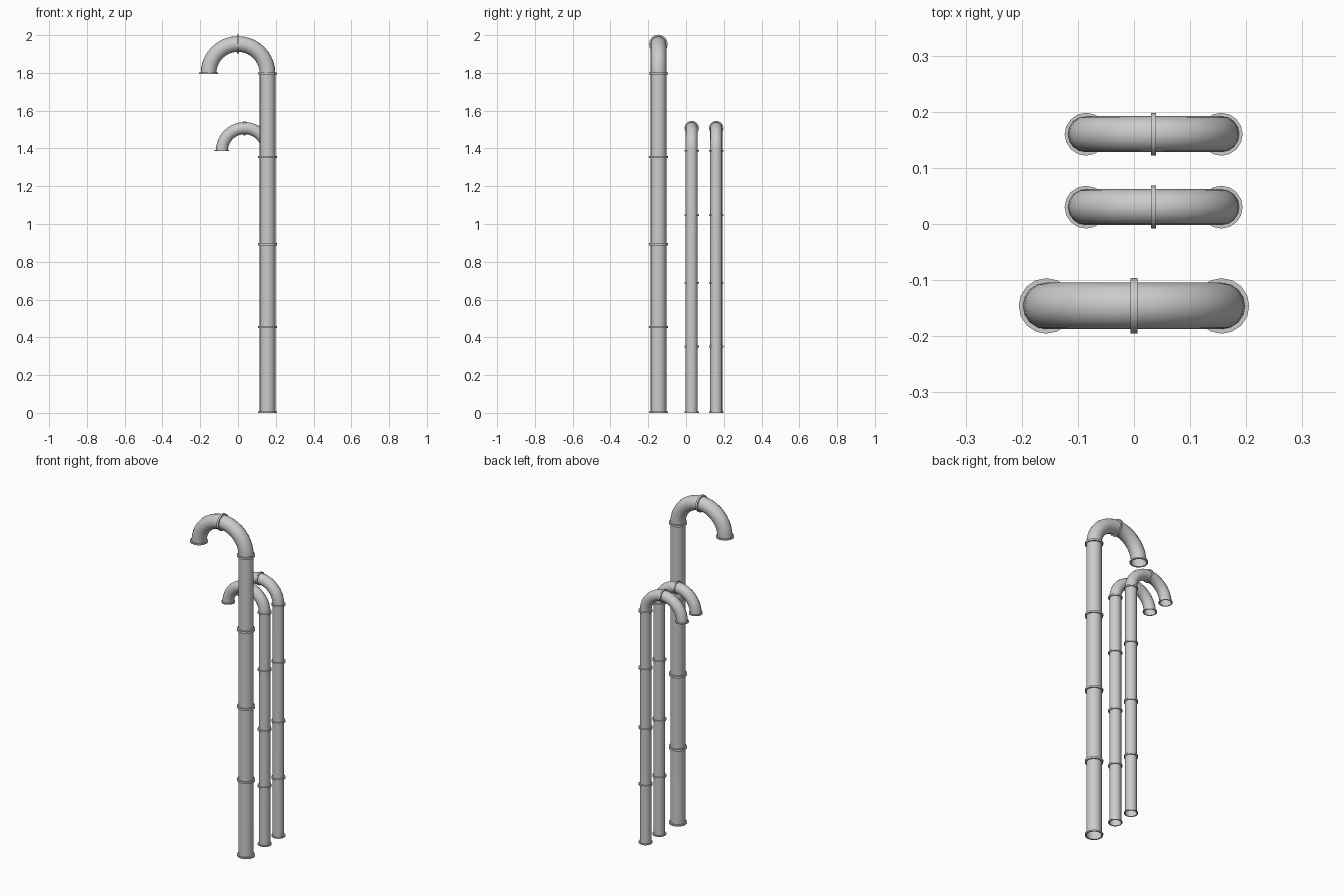
import bpy, bmesh, math
from mathutils import Vector

if "Cube" in bpy.data.objects:
    bpy.data.objects.remove(bpy.data.objects["Cube"])

SIDES = 16       # pipe cross-section
BEND_R = 0.156   # bend centreline radius
BEND_Z = 1.797   # height where the bend starts
PIPE_R = 0.0415
FLANGE_R = 0.0495


def sweep(name, rings, close, place):
    """Skin circles (x, z, tangent angle from up, radius) lying along a path in the XZ plane."""
    scale, dx, dy = place
    bm = bmesh.new()
    loops = []
    for x, z, a, r in rings:
        side = Vector((math.cos(a), 0, math.sin(a)))
        loop = []
        for i in range(SIDES):
            t = math.tau * i / SIDES
            p = Vector((x, 0, z)) + side * (r * math.cos(t)) + Vector((0, r * math.sin(t), 0))
            loop.append(bm.verts.new(p * scale + Vector((dx, dy, 0))))
        loops.append(loop)
    pairs = list(zip(loops, loops[1:]))
    if close:
        pairs.append((loops[-1], loops[0]))
    for a, b in pairs:
        for i in range(SIDES):
            j = (i + 1) % SIDES
            bm.faces.new((a[i], a[j], b[j], b[i]))
    me = bpy.data.meshes.new(name)
    bm.to_mesh(me)
    bm.free()
    ob = bpy.data.objects.new(name, me)
    bpy.context.collection.objects.link(ob)
    bpy.ops.object.select_all(action='DESELECT')
    ob.select_set(True)
    bpy.context.view_layer.objects.active = ob
    bpy.ops.object.shade_smooth_by_angle(angle=math.radians(40))


def flange(name, x, z, a, lo, hi, place):
    """Flat collar around the pipe, from lo to hi along the pipe direction."""
    tx, tz = -math.sin(a), math.cos(a)
    section = [(lo, PIPE_R), (lo, FLANGE_R), (hi, FLANGE_R), (hi, PIPE_R)]
    # section runs outward then along the pipe; reversed so normals face out
    sweep(name, [(x + tx * s, z + tz * s, a, r) for s, r in section], True, place)


def vent_pipe(name, place):
    # open tube: straight riser then a half-circle bend facing down
    path = [(BEND_R, 0, 0, PIPE_R)]
    for i in range(21):
        a = math.pi * i / 20
        path.append((BEND_R * math.cos(a), BEND_Z + BEND_R * math.sin(a), a, PIPE_R))
    sweep(name + "_tube", path, False, place)
    # collars on the riser
    flange(name + "_base_flange", BEND_R, 0, 0, 0, 0.008, place)
    for k, z in enumerate((0.455, 0.893, 1.355, BEND_Z)):
        flange(f"{name}_joint_flange_{k + 1}", BEND_R, z, 0, -0.006, 0.006, place)
    # collars at the top of the bend and at its mouth
    flange(name + "_bend_flange", 0, BEND_Z + BEND_R, math.pi / 2, -0.006, 0.006, place)
    flange(name + "_mouth_flange", -BEND_R, BEND_Z, math.pi, -0.006, 0.002, place)


# one tall pipe and two smaller copies: (scale, x, y)
vent_pipe("tall_pipe", (1.0, 0.0, -0.146))
vent_pipe("short_pipe_middle", (0.772, 0.035, 0.030))
vent_pipe("short_pipe_back", (0.772, 0.035, 0.160))
